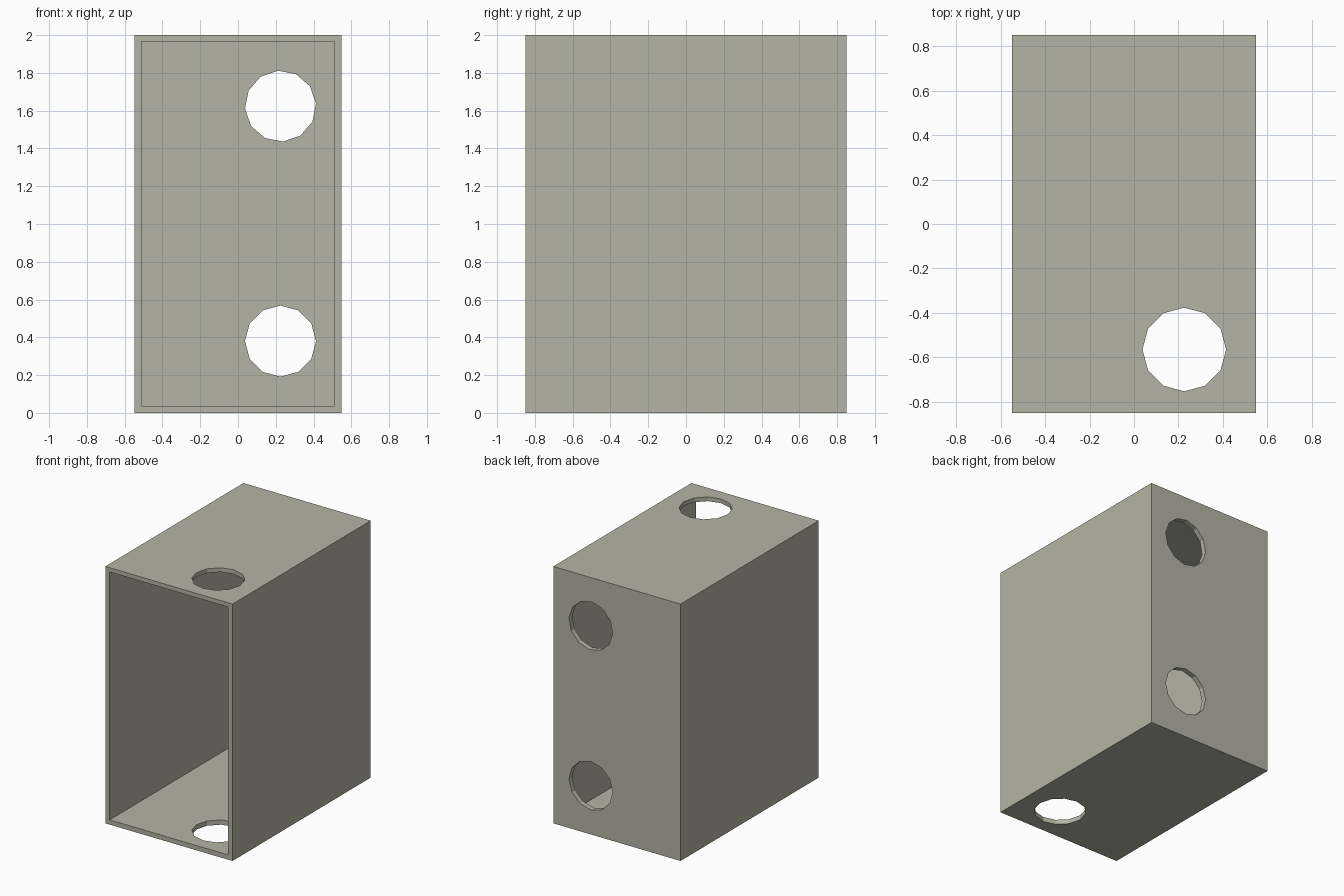
import bpy, bmesh
from math import radians
from mathutils import Matrix, Vector

if "Cube" in bpy.data.objects:
    bpy.data.objects.remove(bpy.data.objects["Cube"])


def make_object(name, bm):
    bmesh.ops.recalc_face_normals(bm, faces=bm.faces)
    mesh = bpy.data.meshes.new(name)
    bm.to_mesh(mesh)
    bm.free()
    obj = bpy.data.objects.new(name, mesh)
    bpy.context.collection.objects.link(obj)
    mesh.materials.append(paint)
    return obj


def block(name, lo, hi):
    lo, hi = Vector(lo), Vector(hi)
    bm = bmesh.new()
    bmesh.ops.create_cube(bm, size=1, matrix=Matrix.Translation((lo + hi) / 2)
                          @ Matrix.Diagonal((*(hi - lo), 1)))
    return make_object(name, bm)


def hole(name, centre, depth, rotation):
    bm = bmesh.new()
    bmesh.ops.create_cone(bm, cap_ends=True, segments=12, radius1=0.188,
                          radius2=0.188, depth=depth,
                          matrix=Matrix.Translation(centre) @ rotation)
    return make_object(name, bm)


# Warm grey paint
paint = bpy.data.materials.new("warm_grey")
paint.diffuse_color = (0.456, 0.456, 0.373, 1)
paint.use_nodes = True
paint.node_tree.nodes["Principled BSDF"].inputs["Base Color"].default_value = paint.diffuse_color

# Outer shell
box = block("enclosure", (-0.548, -0.85, 0), (0.548, 0.85, 2))

# Cavity open at the front, plus round holes in back wall, top and bottom
to_back = Matrix.Rotation(radians(90), 4, 'X')
cutters = [
    block("cavity_cutter", (-0.51, -1.0, 0.037), (0.51, 0.81, 1.967)),
    hole("lower_back_hole", (0.225, 0.85, 0.38), 0.3, to_back),
    hole("upper_back_hole", (0.225, 0.85, 1.624), 0.3,
         Matrix.Rotation(radians(-4), 4, 'Y') @ to_back),
    hole("top_bottom_hole", (0.226, -0.564, 1), 3, Matrix.Identity(4)),
]
for cutter in cutters:
    cutter.hide_render = True
    cutter.display_type = 'WIRE'
    mod = box.modifiers.new(cutter.name, 'BOOLEAN')
    mod.operation = 'DIFFERENCE'
    mod.solver = 'EXACT'
    mod.object = cutter
